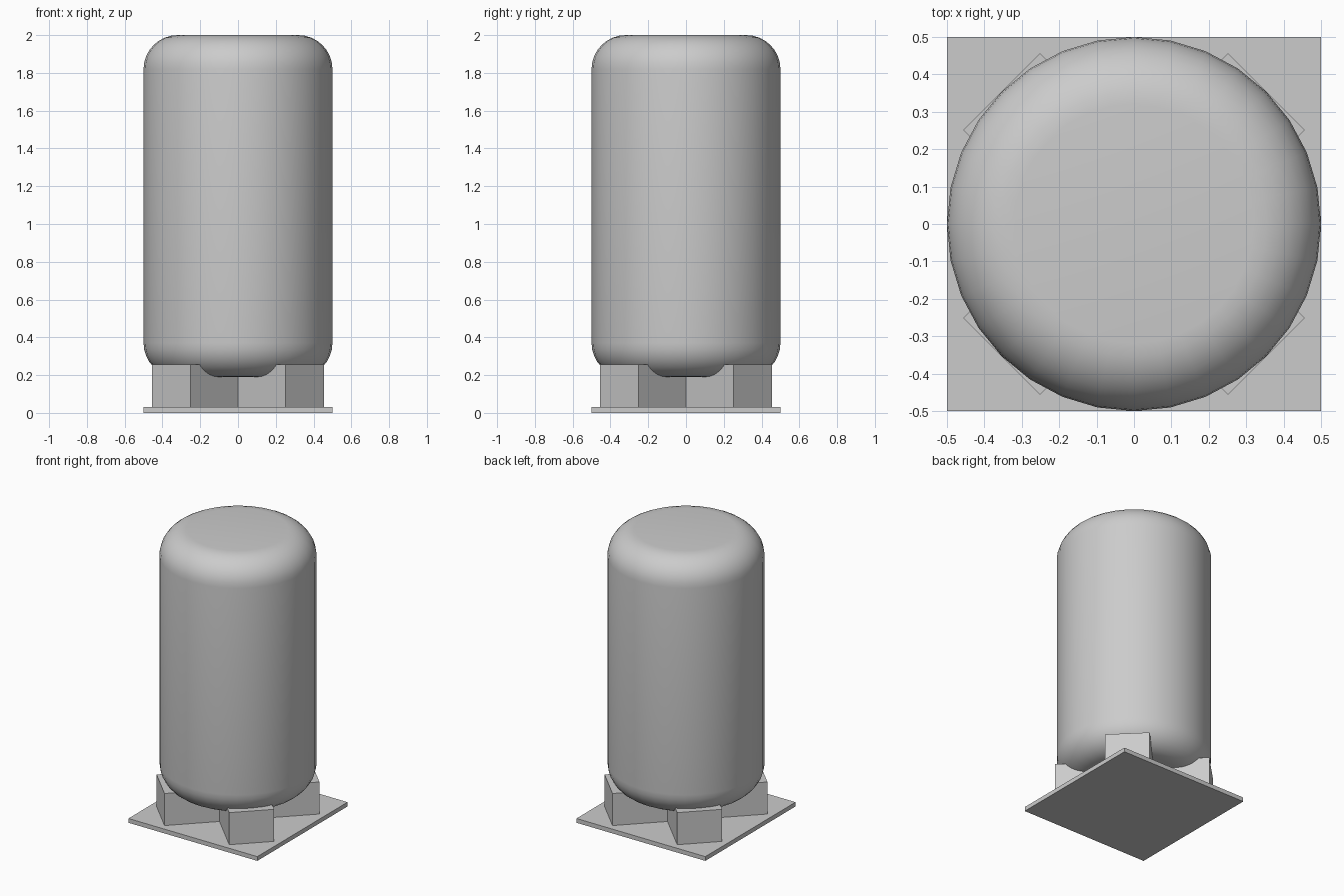
import bpy
from math import radians

if "Cube" in bpy.data.objects:
    bpy.data.objects.remove(bpy.data.objects["Cube"])


def box(name, size, z0, z1, turn=0.0):
    bpy.ops.mesh.primitive_cube_add(size=1, location=(0, 0, (z0 + z1) / 2), rotation=(0, 0, turn))
    ob = bpy.context.object
    ob.name = name
    ob.scale = (size[0], size[1], z1 - z0)
    bpy.ops.object.transform_apply(location=False, rotation=False, scale=True)
    return ob


# Square base plate
box("base_plate", (1.0, 1.0), 0.0, 0.03)

# Two crossed beams forming the four diagonal feet
for i, a in enumerate((45, -45)):
    box(f"support_beam_{i + 1}", (1.0, 0.29), 0.03, 0.255, radians(a))

# Tank body: 32-sided cylinder with rounded rims
z0, z1 = 0.19, 2.0
bpy.ops.mesh.primitive_cylinder_add(vertices=32, radius=0.5, depth=z1 - z0,
                                    location=(0, 0, (z0 + z1) / 2))
tank = bpy.context.object
tank.name = "tank"
rim = tank.modifiers.new("rounded_rims", 'BEVEL')
rim.width = 0.18
rim.segments = 8
rim.limit_method = 'ANGLE'
rim.angle_limit = radians(60)
bpy.ops.object.modifier_apply(modifier=rim.name)
bpy.ops.object.shade_smooth_by_angle(angle=radians(40))
